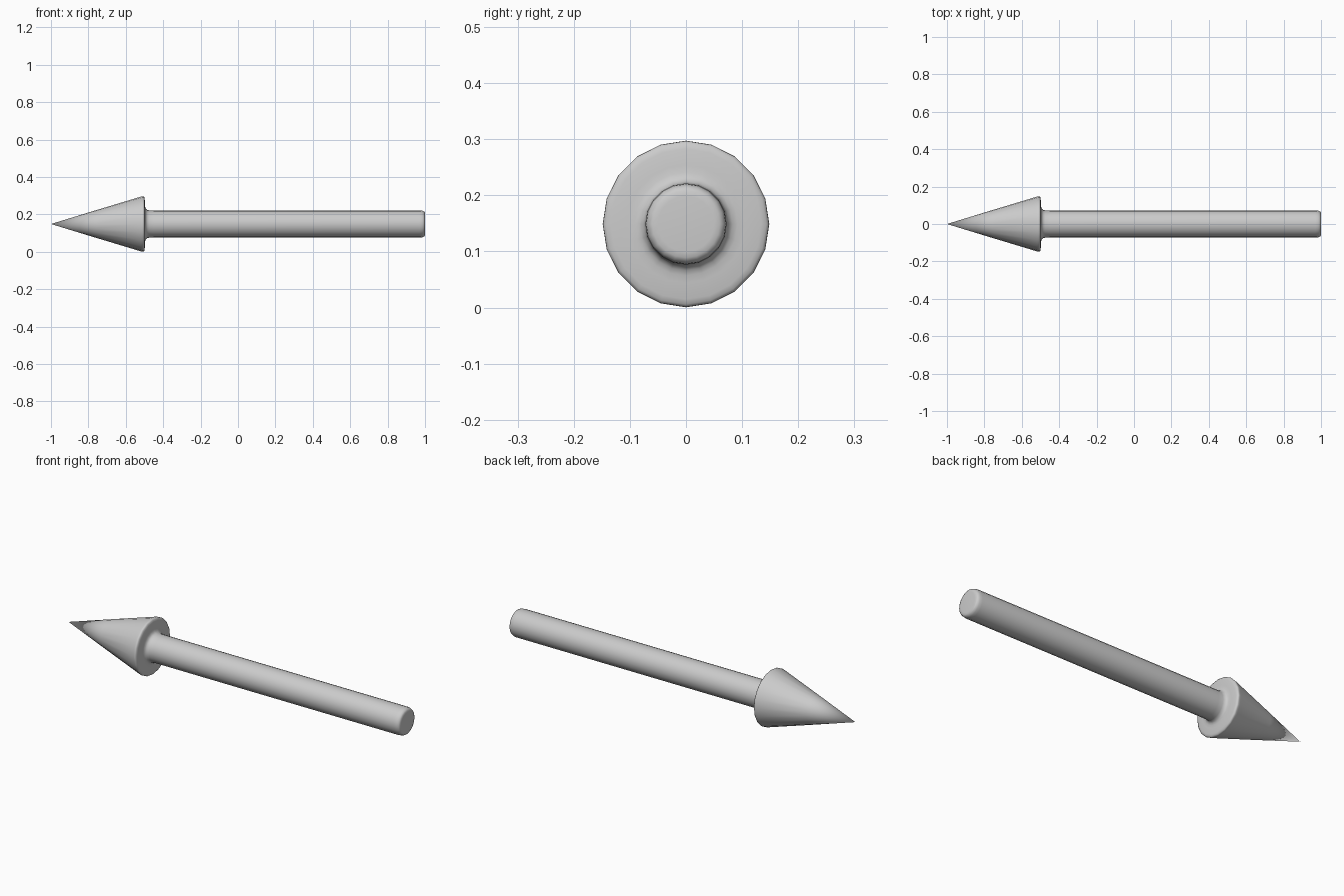
import bpy, bmesh, math

if "Cube" in bpy.data.objects:
    bpy.data.objects.remove(bpy.data.objects["Cube"])

SIDES = 20
CENTRE_Z = 0.149

# Half profile of the arrow along x: (x, radius), tip to shaft end
profile = [
    (-0.76, 0.0735), (-0.535, 0.1415), (-0.52, 0.1460), (-0.511, 0.1485),
    (-0.505, 0.148), (-0.501, 0.143), (-0.499, 0.134), (-0.497, 0.105),
    (-0.496, 0.092), (-0.493, 0.083), (-0.487, 0.076), (-0.475, 0.073),
    (-0.45, 0.0725), (0.97, 0.0725), (0.985, 0.071), (0.995, 0.067),
    (0.999, 0.060), (1.0, 0.050),
]

bm = bmesh.new()


def ring(x, r):
    return [bm.verts.new((x, r * math.sin(2 * math.pi * i / SIDES),
                          CENTRE_Z + r * math.cos(2 * math.pi * i / SIDES)))
            for i in range(SIDES)]


rings = [ring(x, r) for x, r in profile]
tip = bm.verts.new((-1.0, 0, CENTRE_Z))

# Pointed tip, lathed sides and end cap
for i in range(SIDES):
    j = (i + 1) % SIDES
    bm.faces.new((tip, rings[0][i], rings[0][j]))
    for a, b in zip(rings, rings[1:]):
        bm.faces.new((a[i], b[i], b[j], a[j]))
bm.faces.new(rings[-1])
bmesh.ops.recalc_face_normals(bm, faces=bm.faces)
for f in bm.faces:
    f.smooth = True

mesh = bpy.data.meshes.new("arrow")
bm.to_mesh(mesh)
bm.free()
arrow = bpy.data.objects.new("arrow", mesh)
bpy.context.collection.objects.link(arrow)
